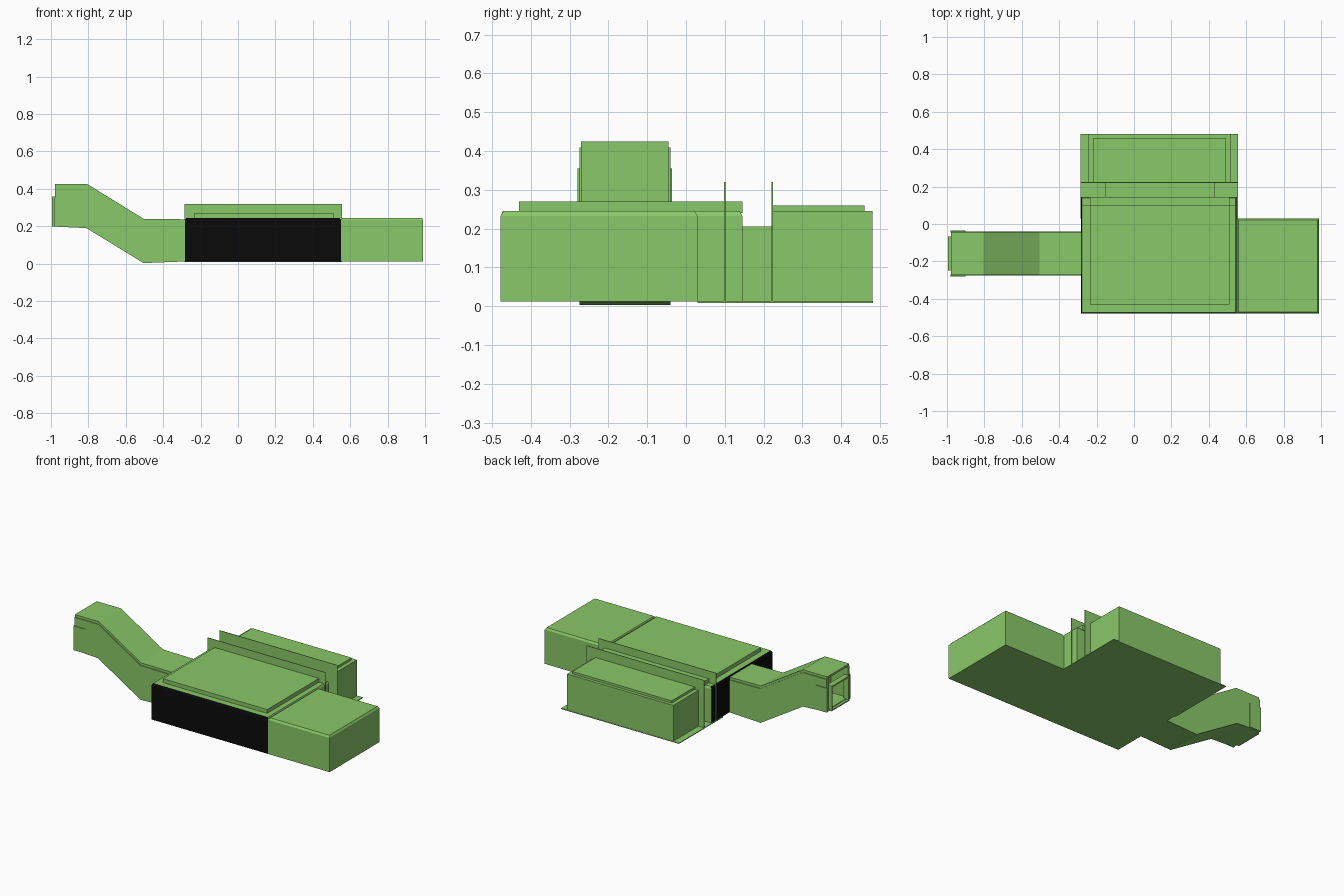
import bpy, bmesh

if "Cube" in bpy.data.objects:
    bpy.data.objects.remove(bpy.data.objects["Cube"])


def material(name, color):
    m = bpy.data.materials.new(name)
    m.diffuse_color = color
    m.use_nodes = True
    m.node_tree.nodes["Principled BSDF"].inputs["Base Color"].default_value = m.diffuse_color
    return m


green = material("green_panel", (0.25, 0.58, 0.14, 1))
black = material("black_panel", (0.003, 0.003, 0.003, 1))


def finish(name, bm, mat=green):
    bmesh.ops.recalc_face_normals(bm, faces=bm.faces)
    me = bpy.data.meshes.new(name)
    bm.to_mesh(me)
    bm.free()
    me.materials.append(mat)
    ob = bpy.data.objects.new(name, me)
    bpy.context.collection.objects.link(ob)
    return ob


def box(name, x, y, z, mat=green, lip=0.0):
    """Box from ranges; lip tapers the top edge a little."""
    bm = bmesh.new()
    rings = [(z[0], 0), (z[1], 0)] if not lip else [(z[0], 0), (z[1] - 0.012, 0), (z[1], lip)]
    loops = [[bm.verts.new(p) for p in ((x[0] + i, y[0] + i, h), (x[1] - i, y[0] + i, h),
                                        (x[1] - i, y[1] - i, h), (x[0] + i, y[1] - i, h))]
             for h, i in rings]
    bm.faces.new(loops[0])
    bm.faces.new(loops[-1])
    for a, b in zip(loops, loops[1:]):
        for k in range(4):
            bm.faces.new((a[k], a[(k + 1) % 4], b[(k + 1) % 4], b[k]))
    return finish(name, bm, mat)


def strip_prism(name, top, bottom, y0, y1, doorway=False):
    """Corridor-like solid between an upper and a lower xz line."""
    bm = bmesh.new()
    prof = top + bottom[::-1]
    a = [bm.verts.new((px, y0, pz)) for px, pz in prof]
    b = [bm.verts.new((px, y1, pz)) for px, pz in prof]
    n = len(top)
    for s in (a, b):
        for k in range(n - 1):
            bm.faces.new((s[k], s[k + 1], s[-2 - k], s[-1 - k]))
    for k in range(len(prof)):
        j = (k + 1) % len(prof)
        f = bm.faces.new((a[k], a[j], b[j], b[k]))
    bmesh.ops.recalc_face_normals(bm, faces=bm.faces)
    if doorway:  # recess the open end
        end = min(bm.faces, key=lambda f: f.calc_center_median().x)
        bmesh.ops.inset_region(bm, faces=[end], thickness=0.018)
        new = bmesh.ops.extrude_discrete_faces(bm, faces=[end])["faces"][0]
        bmesh.ops.translate(bm, verts=new.verts, vec=(0.12, 0, 0))
    return finish(name, bm)


# Main hall with black front and left walls, and raised roof
hall = box("main_hall", (-0.283, 0.55), (-0.478, 0.145), (0.012, 0.245), lip=0.006)
hall.data.materials.append(black)
for p in hall.data.polygons:
    if p.normal.y < -0.5 or p.normal.x < -0.5:
        p.material_index = 1
box("main_roof", (-0.235, 0.51), (-0.43, 0.145), (0.24, 0.27))

# Right annex
box("right_annex", (0.55, 0.99), (-0.478, 0.03), (0.012, 0.245), lip=0.008)

# Rear room, its roof, floor and the link to the hall
box("rear_room", (-0.245, 0.515), (0.222, 0.48), (0.012, 0.245))
box("rear_roof", (-0.22, 0.49), (0.222, 0.46), (0.24, 0.26))
box("rear_floor", (-0.287, 0.556), (0.03, 0.482), (0.008, 0.013))
box("link_passage", (-0.155, 0.43), (0.14, 0.225), (0.012, 0.205))

# Thin partition walls rising above the roofs
for name, y in (("hall_partition", 0.1), ("rear_partition", 0.222)):
    box(name, (-0.287, 0.556), (y - 0.002, y + 0.002), (0.012, 0.32))

# Stepped corridor on the left
top = [(-0.978, 0.425), (-0.805, 0.425), (-0.505, 0.24), (-0.28, 0.237)]
low = [(-0.978, 0.198), (-0.81, 0.19), (-0.505, 0.003), (-0.28, 0.012)]
strip_prism("corridor", top, low, -0.27, -0.045, doorway=True)

# Side cladding and door-end plates on both corridor sides
clad = [(x, z - 0.016) for x, z in top]
for side, s in (("front", -1), ("back", 1)):
    c = -0.1575
    ys = sorted((c + s * 0.1, c + s * 0.1175))
    strip_prism("corridor_cladding_" + side, clad, low, *ys)
    ys = sorted((c + s * 0.112, c + s * 0.122))
    box("door_plate_" + side, (-0.982, -0.9), ys, (0.198, 0.355))
    ys = sorted((c + s * 0.08, c + s * 0.09))
    box("door_jamb_" + side, (-0.995, -0.96), ys, (0.198, 0.36))
box("door_sill", (-0.995, -0.86), (-0.247, -0.068), (0.198, 0.206))
box("door_header", (-0.995, -0.96), (-0.247, -0.068), (0.35, 0.36))
box("corridor_collar", (-0.295, -0.28), (-0.255, -0.06), (0.012, 0.225))
